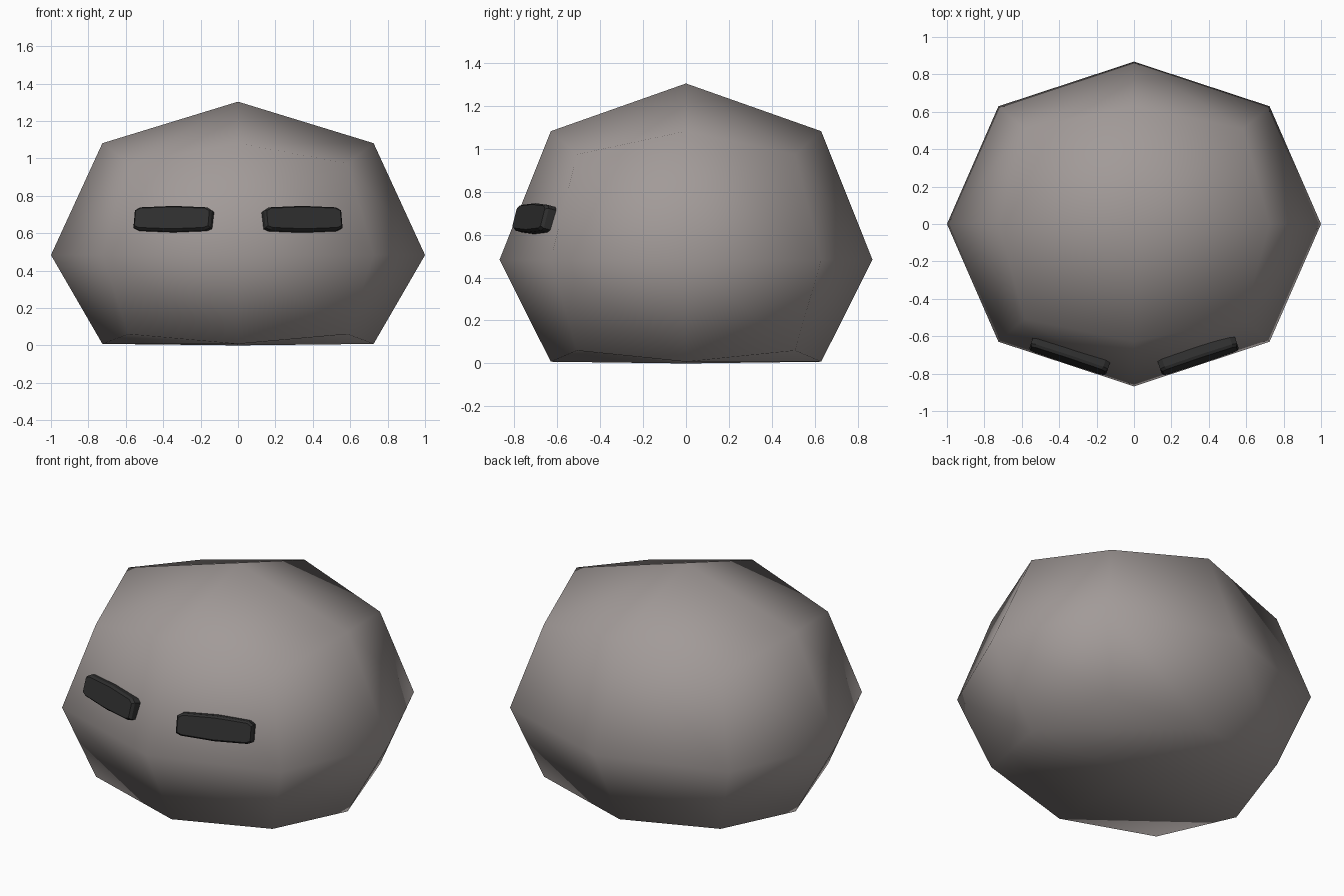
import bpy, bmesh, math
from mathutils import Matrix, Vector

if "Cube" in bpy.data.objects:
    bpy.data.objects.remove(bpy.data.objects["Cube"])


def material(name, rgb):
    m = bpy.data.materials.new(name)
    m.diffuse_color = (*rgb, 1)
    m.use_nodes = True
    m.node_tree.nodes["Principled BSDF"].inputs["Base Color"].default_value = m.diffuse_color
    return m


def add_object(name, bm, mat):
    bmesh.ops.recalc_face_normals(bm, faces=bm.faces)
    mesh = bpy.data.meshes.new(name)
    bm.to_mesh(mesh)
    bm.free()
    mesh.materials.append(mat)
    ob = bpy.data.objects.new(name, mesh)
    bpy.context.collection.objects.link(ob)
    return ob


stone = material("warm grey", (0.36, 0.325, 0.315))
black = material("charcoal", (0.028, 0.028, 0.028))

# Body: a cube cut once along each axis, rounded outwards, with a flattened base
bm = bmesh.new()
bmesh.ops.create_cube(bm, size=2)
bmesh.ops.subdivide_edges(bm, edges=bm.edges[:], cuts=1, use_grid_fill=True)
RADIUS = {1: 1.0, 2: 0.725, 3: 0.585}      # face centre, edge middle, corner
UP = {1: 0.82, 2: 0.598, 3: 0.49}
DOWN = {1: 0.483, 2: 0.475, 3: 0.423}
for v in bm.verts:
    sign = [round(c) for c in v.co]
    kind = sum(abs(s) for s in sign)
    height = UP[kind] if sign[2] > 0 else DOWN[kind]
    v.co = (sign[0] * RADIUS[kind], sign[1] * RADIUS[kind] * 0.868,
            0.483 + sign[2] * height)
for f in bm.faces:
    f.smooth = True
add_object("body", bm, stone)

# Eyes: bulged plates with clipped corners and a chamfered front rim
OUTLINE = [(0.217, -0.05), (0.217, 0.045), (0.19, 0.062), (0, 0.07), (-0.19, 0.062),
           (-0.217, 0.045), (-0.217, -0.05), (-0.19, -0.062), (0, -0.07), (0.19, -0.062)]
RINGS = [(-0.035, 0.955, 0.86), (-0.02, 1, 1), (0.035, 1, 1)]   # depth, width, height
for side, name in ((1, "right_eye"), (-1, "left_eye")):
    bm = bmesh.new()
    place = (Matrix.Translation((side * 0.343, -0.70, 0.673))
             @ Matrix.Rotation(side * math.radians(18.4), 4, 'Z')
             @ Matrix.Rotation(math.radians(-15), 4, 'X'))
    rings = [[bm.verts.new(place @ Vector((side * u * w, d, v * h))) for u, v in OUTLINE]
             for d, w, h in RINGS]
    for a, b in zip(rings, rings[1:]):
        for i in range(len(a)):
            j = (i + 1) % len(a)
            bm.faces.new((a[i], a[j], b[j], b[i]))
    bm.faces.new(rings[0])
    bm.faces.new(rings[-1])
    add_object(name, bm, black)
